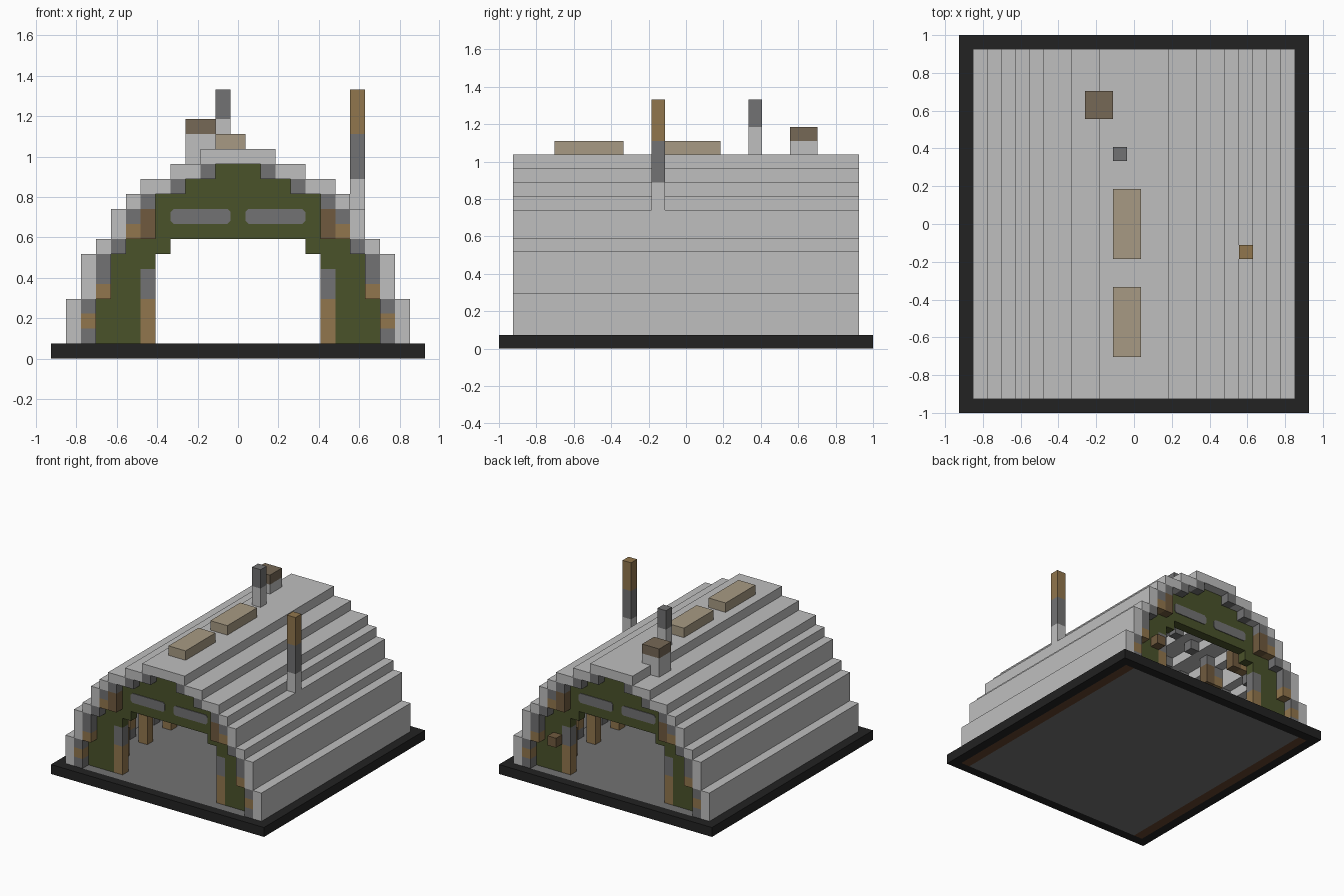
import bpy, bmesh
from mathutils import Vector

U = 2 / 27  # block size; all part sizes below are in blocks

if "Cube" in bpy.data.objects:
    bpy.data.objects.remove(bpy.data.objects["Cube"], do_unlink=True)


def material(name, r, g, b):
    lin = [((c / 255 + 0.055) / 1.055) ** 2.4 for c in (r, g, b)] + [1]
    m = bpy.data.materials.new(name)
    m.use_nodes = True
    m.diffuse_color = lin
    m.node_tree.nodes["Principled BSDF"].inputs["Base Color"].default_value = lin
    return m


LIGHT = material("light grey", 191, 191, 191)
DARK = material("dark grey", 114, 114, 115)
GREEN = material("olive green", 74, 82, 42)
BROWN = material("brown", 145, 118, 77)
UMBER = material("dark brown", 112, 90, 62)
TAUPE = material("taupe", 118, 104, 86)
TAN = material("tan", 167, 154, 131)
BLACK = material("black", 34, 34, 34)
RUST = material("rust brown", 100, 66, 44)


def finish(name, bm, mat):
    me = bpy.data.meshes.new(name)
    bm.to_mesh(me)
    bm.free()
    me.materials.append(mat)
    ob = bpy.data.objects.new(name, me)
    bpy.context.collection.objects.link(ob)
    return ob


def blocks(name, mat, rects, spans, mirror=False):
    """Boxes from (x0, x1, z0, z1) rectangles, each run through the y spans."""
    bm = bmesh.new()
    if mirror:
        rects = rects + [(-b, -a, c, d) for a, b, c, d in rects]
    for x0, x1, z0, z1 in rects:
        for y0, y1 in spans:
            cube = bmesh.ops.create_cube(bm, size=1)["verts"]
            size = Vector((x1 - x0, y1 - y0, z1 - z0)) * U
            mid = Vector((x0 + x1, y0 + y1, z0 + z1)) * U / 2
            for v in cube:
                v.co = v.co * size + mid
    return finish(name, bm, mat)


# Base slab: black rim, grey floor and two strips below the walls
blocks("base_rim_sides", BLACK, [(11.5, 12.5, 0, 1)], [(-13.5, 13.5)], True)
blocks("base_rim_ends", BLACK, [(-11.5, 11.5, 0, 1)], [(-13.5, -12.5), (12.5, 13.5)])
blocks("floor", DARK, [(-10.5, 10.5, 0, 1)], [(-12.5, 12.5)])
blocks("wall_footing", RUST, [(10.5, 11.5, 0, 1)], [(-12.5, 12.5)], True)

# Stepped arched shell
shell = [(10.5, 11.5, 1, 4), (9.5, 10.5, 4, 7), (8.5, 9.5, 7, 8), (7.5, 8.5, 8, 10),
         (6.5, 7.5, 10, 11), (4.5, 6.5, 11, 12), (2.5, 4.5, 12, 13)]
blocks("roof_shell", LIGHT, shell, [(-12.5, 12.5)], True)
blocks("roof_ridge", LIGHT, [(-2.5, 2.5, 13, 14)], [(-12.5, 12.5)])

# Ribs under the shell, at both ends and every fourth block
ribs = [(c - 0.5, c + 0.5) for c in range(-12, 13, 4)]
blocks("rib_dark", DARK, [(9.5, 10.5, 1, 2), (9.5, 10.5, 3, 4), (8.5, 9.5, 5, 7),
                          (7.5, 8.5, 7, 8), (6.5, 7.5, 9, 10), (5.5, 6.5, 10, 11),
                          (3.5, 4.5, 11, 12), (1.5, 2.5, 12, 13)], ribs, True)
blocks("rib_brown", BROWN, [(9.5, 10.5, 2, 3), (8.5, 9.5, 4, 5), (6.5, 7.5, 8, 9)], ribs, True)
blocks("rib_bracket", UMBER, [(5.5, 6.5, 8, 10)], ribs, True)
blocks("inner_post", BROWN, [(7.5, 8.5, 1, 4)], ribs[1:-1], True)

# End walls, set back one block, with door posts
ends = [(-11.5, -10.5), (10.5, 11.5)]
blocks("end_wall_sides", GREEN, [(6.5, 10.5, 1, 4), (6.5, 9.5, 4, 7), (5.5, 6.5, 6, 7),
                                 (4.5, 8.5, 7, 8)], ends, True)
blocks("end_wall_top", GREEN, [(-7.5, 7.5, 8, 10), (-6.5, 6.5, 10, 11),
                               (-4.5, 4.5, 11, 12), (-2.5, 2.5, 12, 13)], ends)
blocks("door_post_lower", BROWN, [(5.5, 6.5, 1, 4)], ends, True)
blocks("door_post_upper", DARK, [(5.5, 6.5, 4, 6)], ends, True)
blocks("back_wall_box", UMBER, [(6.5, 7.5, 4, 5)], [(11.5, 12.5)])


# Window plates with clipped corners
def window(name, x0, y):
    bm = bmesh.new()
    c = 0.2
    outline = [(c, 0), (4 - c, 0), (4, c), (4, 1 - c), (4 - c, 1), (c, 1), (0, 1 - c), (0, c)]
    face = bm.faces.new([bm.verts.new(((x0 + a) * U, y * U, (9 + b) * U)) for a, b in outline])
    side = 1 if y > 0 else -1
    moved = bmesh.ops.extrude_face_region(bm, geom=[face])["geom"]
    bmesh.ops.translate(bm, vec=(0, side * 0.005, 0),
                        verts=[g for g in moved if isinstance(g, bmesh.types.BMVert)])
    bmesh.ops.recalc_face_normals(bm, faces=bm.faces)
    finish(name, bm, DARK)


for end, y in (("front", -11.5), ("back", 11.5)):
    window(end + "_window_right", -4.5, y)
    window(end + "_window_left", 0.5, y)

# Roof fittings
blocks("skylights", TAN, [(-1.5, 0.5, 14, 15)], [(-9.5, -4.5), (-2.5, 2.5)])
blocks("chimney", LIGHT, [(-3.5, -1.5, 13, 15)], [(7.5, 9.5)])
blocks("chimney_cap", TAUPE, [(-3.5, -1.5, 15, 16)], [(7.5, 9.5)])
blocks("pipe", LIGHT, [(-1.5, -0.5, 14, 16)], [(4.5, 5.5)])
blocks("pipe_top", DARK, [(-1.5, -0.5, 16, 18)], [(4.5, 5.5)])
for name, mat, z0, z1 in (("pole_foot", LIGHT, 10, 12), ("pole_middle", DARK, 12, 15),
                          ("pole_top", BROWN, 15, 18)):
    blocks(name, mat, [(7.5, 8.5, z0, z1)], [(-2.5, -1.5)])
